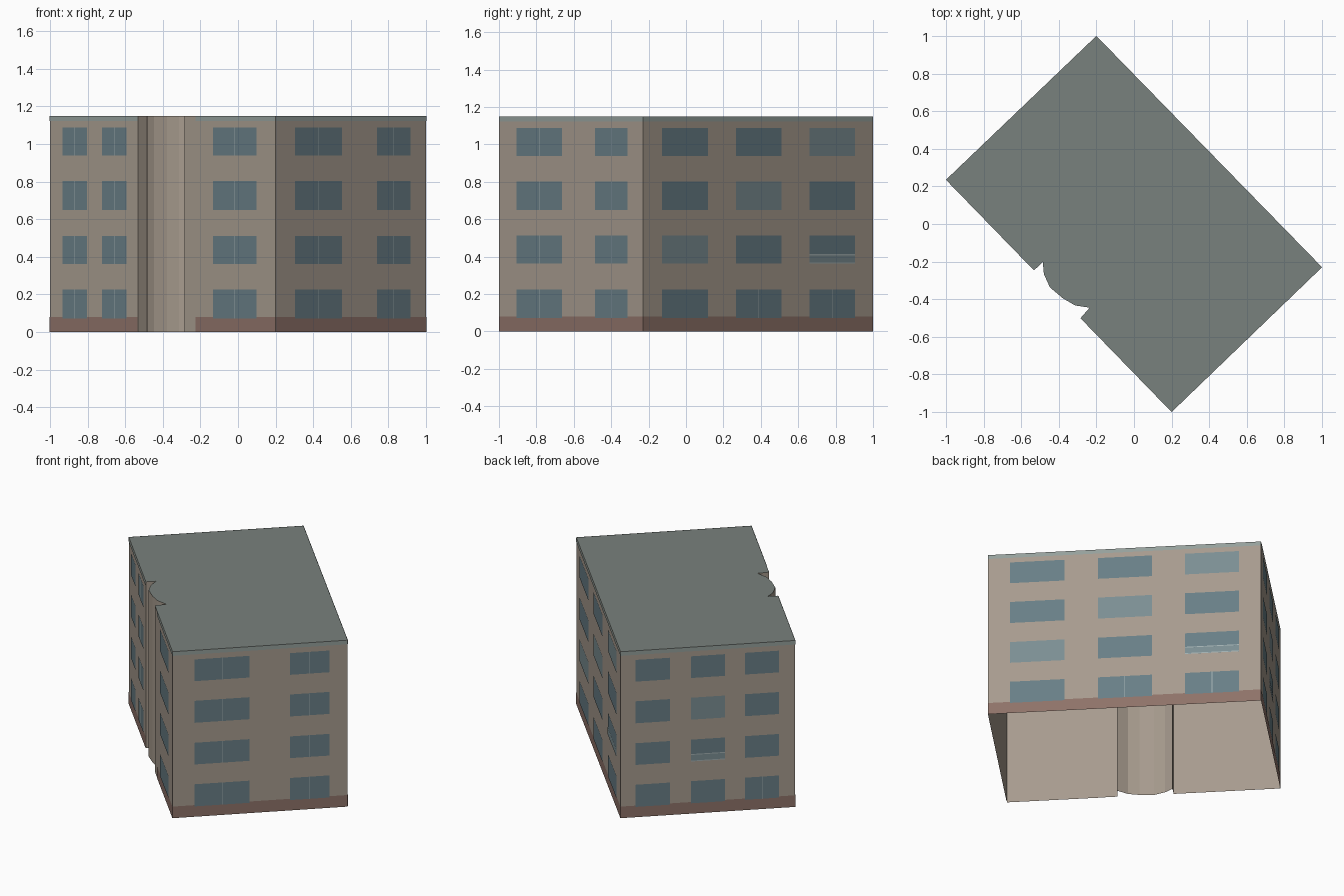
import bpy, bmesh
from mathutils import Vector

if "Cube" in bpy.data.objects:
    bpy.data.objects.remove(bpy.data.objects["Cube"])

H = 1.15
A, D, C, B = [Vector(p) for p in ((-1, .235), (.2, -1), (1, -.23), (-.2, 1))]


def material(name, rgb):
    m = bpy.data.materials.new(name)
    m.diffuse_color = (*rgb, 1)
    m.use_nodes = True
    m.node_tree.nodes["Principled BSDF"].inputs["Base Color"].default_value = m.diffuse_color
    return m


WALL = material("render_beige", (.386, .328, .27))
ROOF = material("roof_grey", (.19, .22, .205))
TRIM = material("cornice_grey", (.30, .35, .33))
BASE = material("plinth_brown", (.27, .17, .14))
GLASS = material("glass_dark", (.14, .21, .24))
PALE = material("glass_pale", (.20, .27, .29))
FRAME = material("frame_light", (.36, .43, .44))


def mesh_object(name, faces, mat):
    bm = bmesh.new()
    for f in faces:
        bm.faces.new([bm.verts.new(p) for p in f])
    bmesh.ops.remove_doubles(bm, verts=bm.verts, dist=1e-5)
    me = bpy.data.meshes.new(name)
    bm.to_mesh(me)
    bm.free()
    me.materials.append(mat)
    ob = bpy.data.objects.new(name, me)
    bpy.context.collection.objects.link(ob)
    return ob


def panel(p, q, t0, t1, z0, z1, off):
    """Upright rectangle on wall p-q between fractions t0 and t1, pushed outward."""
    d = (q - p).normalized()
    n = Vector((d.y, -d.x)) * off
    a, b = p.lerp(q, t0) + n, p.lerp(q, t1) + n
    return [(a.x, a.y, z0), (b.x, b.y, z0), (b.x, b.y, z1), (a.x, a.y, z1)]


# Outline with the recessed, curved stair bay on the front-left side
bay = [Vector(p) for p in ((-.485, -.203), (-.479, -.267), (-.447, -.337),
                           (-.377, -.396), (-.313, -.433), (-.236, -.445))]
outline = [A, A.lerp(D, .39), *bay, A.lerp(D, .596), D, C, B]

# Open-bottomed shell and flat roof
mesh_object("walls", [panel(p, q, 0, 1, 0, H, 0)
                      for p, q in zip(outline, outline[1:] + outline[:1])], WALL)
mesh_object("roof", [[(p.x, p.y, H) for p in outline]], ROOF)

# Plinth and cornice bands, interrupted at the bay
runs = [(A, D, 0, .39), (A, D, .645, 1), (D, C, 0, 1), (C, B, 0, 1), (B, A, 0, 1)]
mesh_object("plinth", [panel(*r, 0, .08, .0015) for r in runs], BASE)
mesh_object("cornice", [panel(*r, 1.122, H, .0015) for r in runs], TRIM)

# Windows: wall ends, column fractions, (floor, column) cells with a mullion
every = {(f, c) for f in range(4) for c in range(3)}
sides = {
    "front_left": (A, D, [(.058, .167), (.233, .342), (.725, .917)], every),
    "front_right": (D, C, [(.125, .44), (.67, .895)], every),
    "back_right": (C, B, [(.081, .28), (.402, .6), (.722, .919)], {(0, 1), (0, 2)}),
    "back_left": (B, A, [(.086, .282), (.402, .598), (.713, .908)], {(0, 2)}),
}
pale_cells = {("back_right", 3, 2), ("back_right", 2, 1), ("back_right", 1, 0),
              ("back_left", 2, 1)}
balconies = {("back_right", 1, 2), ("back_left", 1, 1)}
floors = [(.072, .225), (.362, .512), (.65, .802), (.938, 1.088)]

for side, (p, q, cols, split) in sides.items():
    dark, pale, bars, fronts = [], [], [], []
    bar = .0025 / (q - p).length
    for f, (z0, z1) in enumerate(floors):
        for c, (t0, t1) in enumerate(cols):
            (pale if (side, f, c) in pale_cells else dark).append(
                panel(p, q, t0, t1, z0, z1, .003))
            if (f, c) in split:
                m = (t0 + t1) / 2
                bars.append(panel(p, q, m - bar, m + bar, z0, z1, .004))
            if (side, f, c) in balconies:
                fronts.append(panel(p, q, t0, t1, z0, z0 + .045, .004))
                for z in (z0, z0 + .045):
                    bars.append(panel(p, q, t0, t1, z, z + .006, .005))
    for name, faces, mat in (("windows", dark, GLASS), ("pale_windows", pale, PALE),
                             ("window_bars", bars, FRAME), ("balcony_front", fronts, PALE)):
        if faces:
            mesh_object(f"{side}_{name}", faces, mat)
